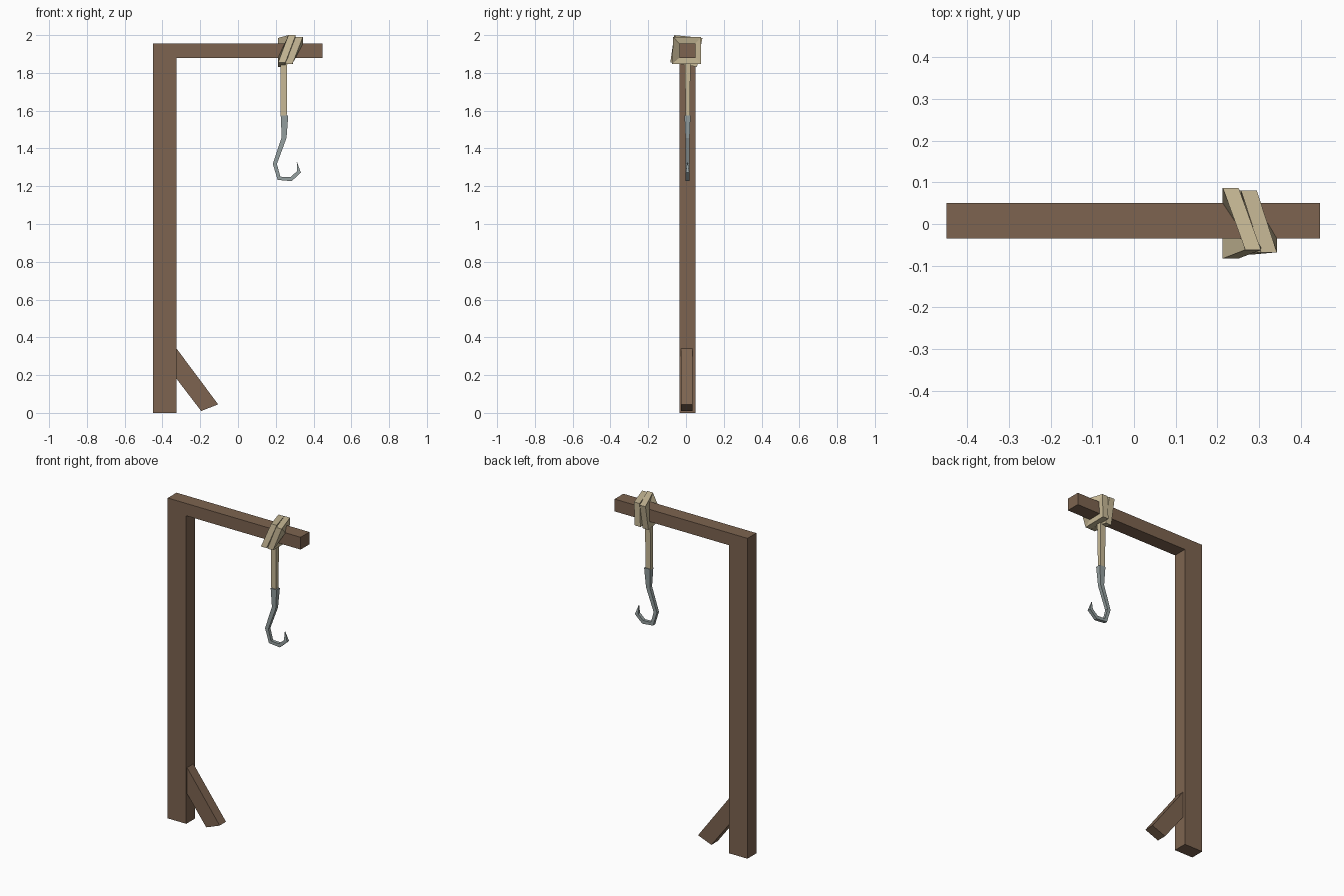
import bpy, bmesh
from mathutils import Vector

cube = bpy.data.objects.get("Cube")
if cube:
    bpy.data.objects.remove(cube, do_unlink=True)


def material(name, rgb):
    m = bpy.data.materials.new(name)
    m.use_nodes = True
    m.diffuse_color = (*rgb, 1)
    m.node_tree.nodes["Principled BSDF"].inputs["Base Color"].default_value = (*rgb, 1)
    return m


wood = material("brown wood", (0.205, 0.127, 0.08))
hemp = material("tan rope", (0.58, 0.49, 0.31))
iron = material("grey iron", (0.30, 0.35, 0.35))


def finish(name, bm, mat):
    bmesh.ops.recalc_face_normals(bm, faces=bm.faces)
    mesh = bpy.data.meshes.new(name)
    bm.to_mesh(mesh)
    bm.free()
    mesh.materials.append(mat)
    ob = bpy.data.objects.new(name, mesh)
    bpy.context.collection.objects.link(ob)
    return ob


def extrude_profile(name, points, y0, y1, mat):
    """Extrude an x-z outline between two depths."""
    bm = bmesh.new()
    face = bm.faces.new([bm.verts.new((x, y0, z)) for x, z in points])
    new = bmesh.ops.extrude_face_region(bm, geom=[face])["geom"]
    bmesh.ops.translate(bm, vec=(0, y1 - y0, 0),
                        verts=[v for v in new if isinstance(v, bmesh.types.BMVert)])
    return finish(name, bm, mat)


def loft(name, sections, mat, closed=False):
    """Join equal-sized sections with quads; cap the ends unless closed."""
    bm = bmesh.new()
    rings = [[bm.verts.new(p) for p in s] for s in sections]
    n = len(rings[0])
    pairs = list(zip(rings, rings[1:]))
    if closed:
        pairs.append((rings[-1], rings[0]))
    else:
        bm.faces.new(rings[0])
        bm.faces.new(rings[-1])
    for a, b in pairs:
        for i in range(n):
            j = (i + 1) % n
            bm.faces.new((a[i], a[j], b[j], b[i]))
    return finish(name, bm, mat)


def sweep(name, path, y, mat):
    """Sweep a rectangle along an x-z path of (x, z, half width, half depth)."""
    pts = [Vector((x, 0, z)) for x, z, _, _ in path]
    sections = []
    for i, (x, z, w, d) in enumerate(path):
        t = Vector()
        if i > 0:
            t += (pts[i] - pts[i - 1]).normalized()
        if i < len(pts) - 1:
            t += (pts[i + 1] - pts[i]).normalized()
        t.normalize()
        side = Vector((-t.z, 0, t.x)) * w
        depth = Vector((0, d, 0))
        c = pts[i] + Vector((0, y, 0))
        sections.append([c + side + depth, c + side - depth,
                         c - side - depth, c - side + depth])
    return loft(name, sections, mat)


# Post and beam, one L-shaped timber
extrude_profile("post_and_beam",
                [(-0.45, 0), (-0.325, 0), (-0.325, 1.88), (0.447, 1.88),
                 (0.447, 1.955), (-0.45, 1.955)], -0.035, 0.05, wood)

# Slanted foot brace
extrude_profile("foot_brace",
                [(-0.325, 0.34), (-0.325, 0.18), (-0.195, 0.01), (-0.105, 0.045)],
                -0.027, 0.034, wood)

# Rope wraps: corners run front bottom, front top, back top, back bottom
inner = [(-0.033, 1.882), (-0.033, 1.953), (0.048, 1.953), (0.048, 1.882)]


def wrap(name, corners, width):
    sections = []
    for (x, y, z), (iy, iz) in zip(corners, inner):
        sections.append([(x, y, z), (x + width, y, z),
                         (x + width, iy, iz), (x, iy, iz)])
    loft(name, sections, hemp, closed=True)


wrap("rope_wrap_left", [(0.25, -0.073, 1.848), (0.305, -0.068, 1.99),
                        (0.257, 0.08, 1.99), (0.252, 0.08, 1.848)], 0.038)
wrap("rope_wrap_right", [(0.213, -0.083, 1.855), (0.267, -0.062, 2.0),
                         (0.213, 0.087, 1.985), (0.213, 0.058, 1.832)], 0.038)

# Hanging rope
sweep("hanging_rope", [(0.243, 1.87, 0.018, 0.015), (0.242, 1.57, 0.016, 0.011)],
      0.009, hemp)

# Hook with flared socket and pointed tip
sweep("hook", [(0.246, 1.575, 0.02, 0.016), (0.244, 1.458, 0.013, 0.011),
               (0.195, 1.318, 0.011, 0.01), (0.217, 1.242, 0.011, 0.01),
               (0.28, 1.237, 0.011, 0.01), (0.322, 1.275, 0.011, 0.01),
               (0.312, 1.328, 0.001, 0.001)], 0.008, iron)
